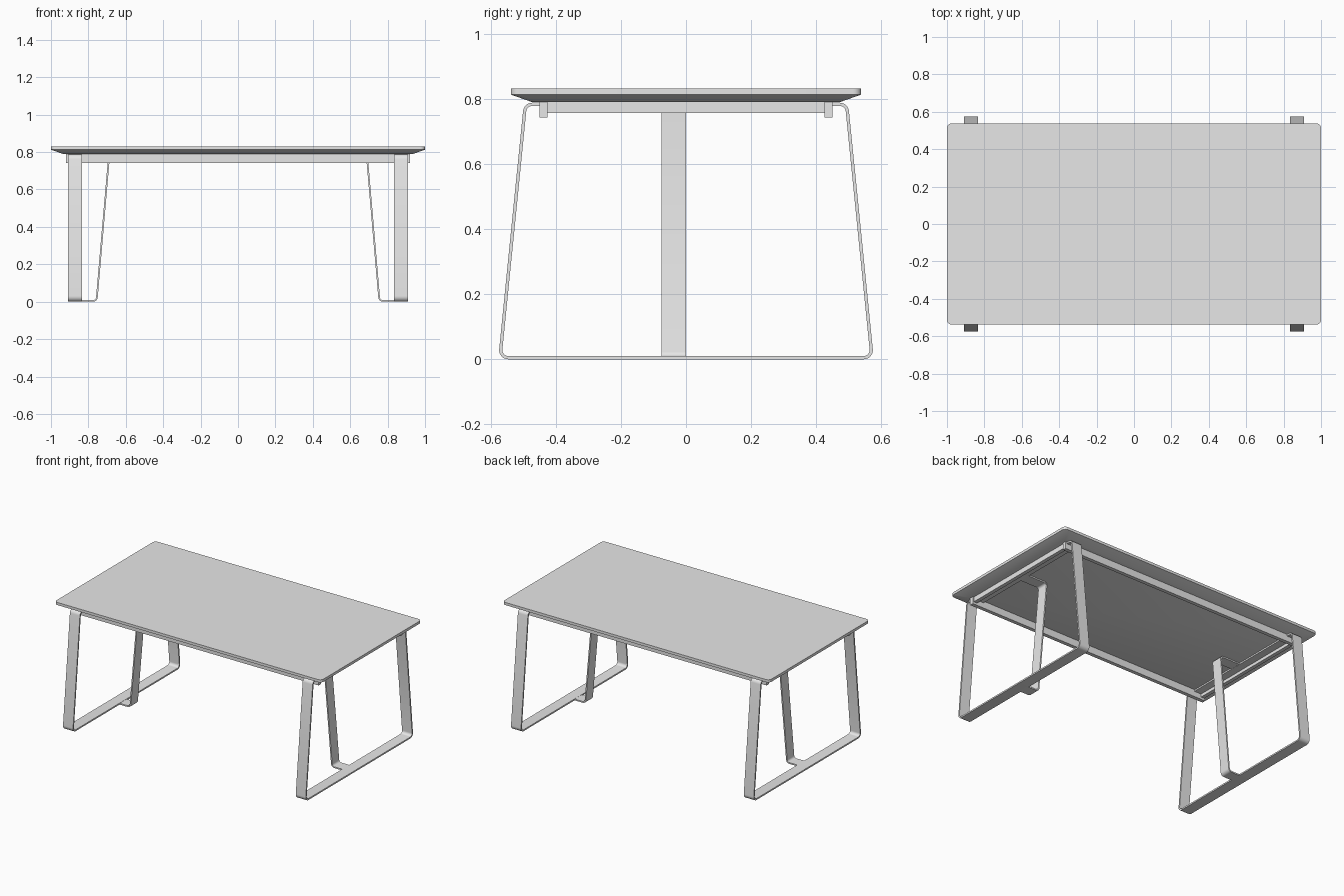
import bpy
import bmesh
import math
from mathutils import Vector

cube = bpy.data.objects.get("Cube")
if cube:
    bpy.data.objects.remove(cube, do_unlink=True)

grey = bpy.data.materials.new("light grey")
grey.use_nodes = True
grey.diffuse_color = (0.8, 0.8, 0.8, 1)
grey.node_tree.nodes["Principled BSDF"].inputs["Base Color"].default_value = (0.8, 0.8, 0.8, 1)


def finish(name, bm):
    bmesh.ops.recalc_face_normals(bm, faces=bm.faces)
    mesh = bpy.data.meshes.new(name)
    bm.to_mesh(mesh)
    bm.free()
    mesh.materials.append(grey)
    obj = bpy.data.objects.new(name, mesh)
    bpy.context.collection.objects.link(obj)
    bpy.ops.object.select_all(action="DESELECT")
    obj.select_set(True)
    bpy.context.view_layer.objects.active = obj
    bpy.ops.object.shade_smooth_by_angle(angle=math.radians(35))
    return obj


def box(name, low, high):
    bm = bmesh.new()
    bmesh.ops.create_cube(bm, size=1)
    low, high = Vector(low), Vector(high)
    for v in bm.verts:
        v.co = (low + high) / 2 + v.co * (high - low)
    return finish(name, bm)


def rounded(points, radius, closed, steps=6):
    """Path through the points with each corner replaced by an arc."""
    pts = [Vector(p) for p in points]
    path = []
    for i, p in enumerate(pts):
        if not closed and i in (0, len(pts) - 1):
            path.append(p)
            continue
        a = (pts[i - 1] - p).normalized()
        b = (pts[(i + 1) % len(pts)] - p).normalized()
        half = a.angle(b) / 2
        centre = p + (a + b).normalized() * radius / math.sin(half)
        start = p + a * radius / math.tan(half) - centre
        end = p + b * radius / math.tan(half) - centre
        sweep = start.angle_signed(end)
        for k in range(steps + 1):
            t = sweep * k / steps
            c, s = math.cos(t), -math.sin(t)
            path.append(centre + Vector((start.x * c - start.y * s, start.x * s + start.y * c)))
    return path


def flat_bar(name, path, thick, closed, place, low, high):
    """Flat bar that follows a path, thickened to the left of travel."""
    n = len(path)
    bm = bmesh.new()
    rings = []
    for i, p in enumerate(path):
        before = path[i - 1] if closed or i > 0 else p
        after = path[(i + 1) % n] if closed or i < n - 1 else p
        d = (after - before).normalized()
        q = p + Vector((-d.y, d.x)) * thick
        rings.append([bm.verts.new(place(u, w)) for u, w in ((p, low), (q, low), (q, high), (p, high))])
    for i in range(n if closed else n - 1):
        r, s = rings[i], rings[(i + 1) % n]
        for k in range(4):
            bm.faces.new((r[k], r[(k + 1) % 4], s[(k + 1) % 4], s[k]))
    if not closed:
        bm.faces.new(rings[0])
        bm.faces.new(rings[-1])
    return finish(name, bm)


# Tabletop: rounded slab with a wide bevel underneath
bm = bmesh.new()
levels = []
for inset, z in ((0.065, 0.79), (0, 0.813), (0, 0.831)):
    x, y = 1 - inset, 0.538 - inset
    outline = rounded([(-x, -y), (x, -y), (x, y), (-x, y)], 0.025, True)
    levels.append([bm.verts.new((p.x, p.y, z)) for p in outline])
for lower, upper in zip(levels, levels[1:]):
    for i in range(len(lower)):
        j = (i + 1) % len(lower)
        bm.faces.new((lower[i], lower[j], upper[j], upper[i]))
bm.faces.new(levels[0])
bm.faces.new(levels[-1])
finish("tabletop", bm)

# Long rails under the top
for side, name in ((-1, "front_rail"), (1, "back_rail")):
    y = side * 0.4375
    box(name, (-0.92, y - 0.0125, 0.742), (0.92, y + 0.0125, 0.79))

# End rails, leg frames and inner braces, mirrored left and right
frame_path = rounded([(-0.577, 0), (0.577, 0), (0.498, 0.788), (-0.498, 0.788)], 0.028, True)
brace_path = rounded([(0.85, 0.788), (0.684, 0.788), (0.752, 0), (0.85, 0)], 0.024, False)
for side, name in ((1, "left"), (-1, "right")):
    x = side * 0.9
    box(name + "_end_rail", (x - 0.0125, -0.425, 0.757), (x + 0.0125, 0.425, 0.79))
    flat_bar(name + "_leg_frame", frame_path, 0.01, True,
             lambda p, w: (side * w, p.x, p.y), 0.835, 0.91)
    flat_bar(name + "_brace", brace_path, 0.009, False,
             lambda p, w: (side * p.x, w, p.y), -0.075, 0)
